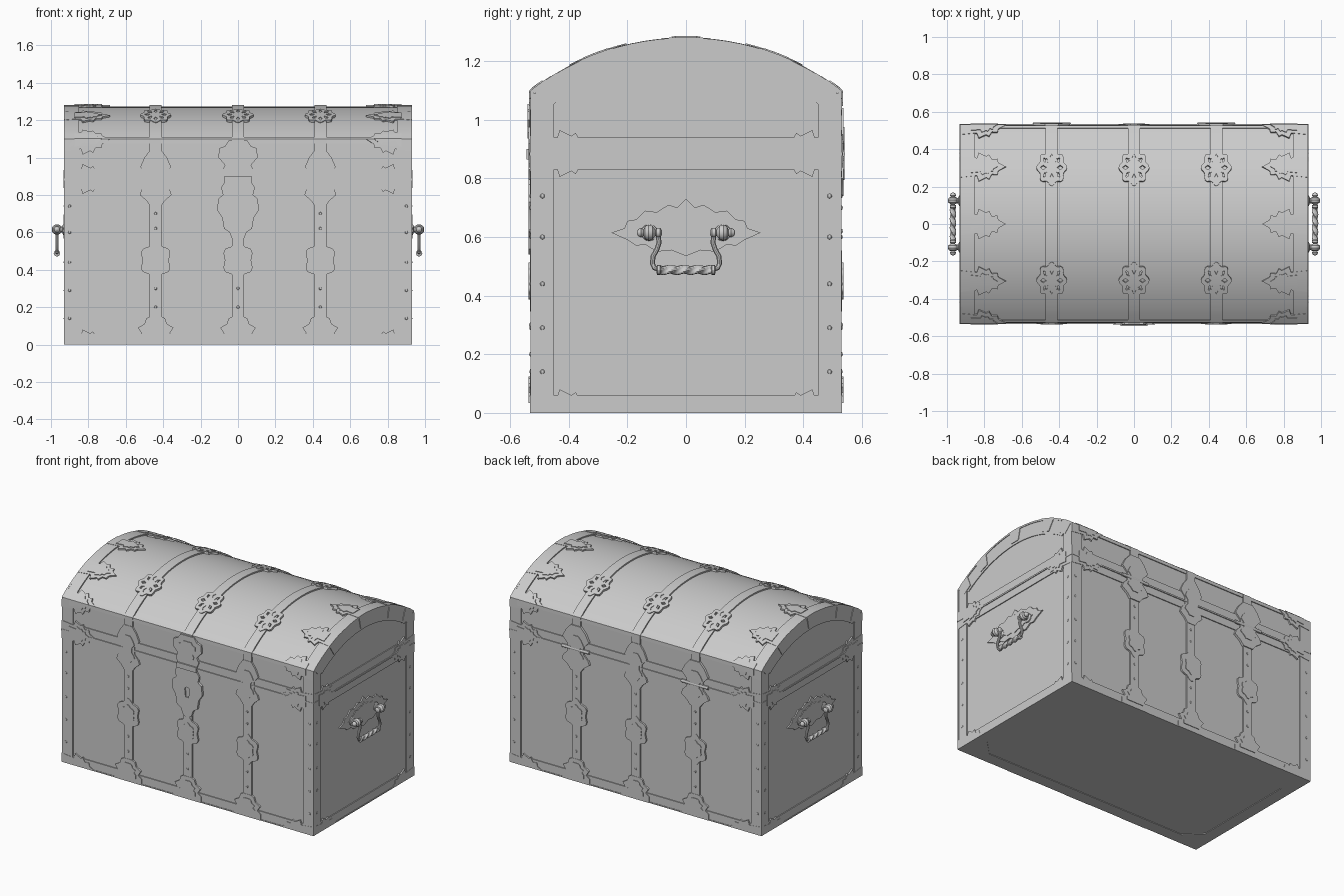
import bpy, bmesh
from math import sin, cos, pi, asin, radians
from mathutils import Vector

if "Cube" in bpy.data.objects:
    bpy.data.objects.remove(bpy.data.objects["Cube"])

XB, YB, ZC, ZT = 0.921, 0.522, 1.095, 1.272     # wood half sizes, dome spring line, dome top
SAG = ZT - ZC
R = (YB * YB + SAG * SAG) / (2 * SAG)
PHI = asin(YB / R)
TOP = ZC + R * PHI                               # girth length from front bottom to dome top
CUTS = [ZC + 2 * R * PHI * i / 24 for i in range(25)]


# girth coordinate s runs up the front, over the dome and down the back
def wrap(x, s, h):
    if s > TOP:
        p = wrap(x, 2 * TOP - s, h)
        return Vector((p.x, -p.y, p.z))
    if s < ZC - 1e-4:
        return Vector((x, -YB - h, s))
    a = PHI - (s - ZC) / R
    b = a + (pi / 2 - PHI) / 2 if s < ZC + 1e-4 else a
    return Vector((x, -R * sin(a) - h * sin(b), ZT - R + R * cos(a) + h * cos(b)))


def side(sgn):
    return lambda y, z, h: Vector((sgn * (XB + h), y, z))


def finish(name, bm):
    bmesh.ops.recalc_face_normals(bm, faces=bm.faces[:])
    me = bpy.data.meshes.new(name)
    bm.to_mesh(me)
    bm.free()
    me.shade_smooth()
    me.set_sharp_from_angle(angle=radians(30))
    ob = bpy.data.objects.new(name, me)
    bpy.context.collection.objects.link(ob)
    return ob


# flat outline (with optional holes) thickened and laid on a surface
def plate(name, loops, place, h=0.009, boss=0):
    bm = bmesh.new()
    for lp in loops:
        vs = [bm.verts.new((u, v, 0)) for u, v in lp]
        for i in range(len(vs)):
            bm.edges.new((vs[i - 1], vs[i]))
    bmesh.ops.triangle_fill(bm, use_beauty=True, edges=bm.edges[:], normal=(0, 0, 1))
    if place is wrap:
        for c in CUTS:
            bmesh.ops.bisect_plane(bm, geom=bm.verts[:] + bm.edges[:] + bm.faces[:],
                                   plane_co=(0, c, 0), plane_no=(0, 1, 0), dist=1e-5)
    ret = bmesh.ops.extrude_face_region(bm, geom=bm.faces[:], use_keep_orig=True)
    up = {g for g in ret['geom'] if isinstance(g, bmesh.types.BMVert)}
    for v in bm.verts:
        v.co = place(v.co.x, v.co.y, h if v in up else -0.003)
    finish(name, bm)
    if boss:
        o = loops[0]
        cu, cv = sum(p[0] for p in o) / len(o), sum(p[1] for p in o) / len(o)
        plate(name + "_relief", [[(cu + (u - cu) * boss, cv + (v - cv) * boss) for u, v in o]], place, h + 0.004)


def rect(u0, u1, v0, v1):
    return [(u0, v0), (u1, v0), (u1, v1), (u0, v1)]


def mirrored(pts, cu=0, k=1, flip=None):
    full = pts + [(-u, v) for u, v in reversed(pts) if u > 0]
    return [(cu + u * k, v if flip is None else flip - v) for u, v in full]


LEAF = [(0, .06), (.09, .05), (.1, .08), (.14, .06), (.155, .07), (.17, .042), (.2, .045), (.205, .022)]


def leaf(u0, v0, d, lo=1, hi=1):
    pts = [(u0 + d * a, v0 + hi * b) for a, b in LEAF] + [(u0 + d * .245, v0)]
    return pts + ([(u0 + d * a, v0 - lo * b) for a, b in reversed(LEAF)] if lo else [(u0, v0)])


def rosette(cu, cv, ru, rv, lobes, holes=0):
    loops = [[(cu + ru * (1 + .1 * cos(lobes * t)) * sin(t), cv + rv * (1 + .1 * cos(lobes * t)) * cos(t))
              for t in [2 * pi * i / 48 for i in range(48)]]]
    for k in range(holes):
        t = 2 * pi * k / holes
        loops.append([(cu + ru * r * sin(t + d), cv + rv * r * cos(t + d))
                      for r, d in ((.38, 0), (.62, .22), (.82, 0), (.62, -.22))])
    return loops


# tube or turned part along a path
def sweep(name, pts, radii, ref, n=12, lobes=0, twist=0):
    bm, rings, ref = bmesh.new(), [], Vector(ref)
    pts = [Vector(p) for p in pts]
    for i, p in enumerate(pts):
        t = (pts[min(i + 1, len(pts) - 1)] - pts[max(i - 1, 0)]).normalized()
        b = t.cross(ref).normalized()
        ring = []
        for k in range(n):
            a = 2 * pi * k / n
            r = radii[i] * (1 + (.25 * cos(lobes * (a + twist * i)) if lobes else 0))
            ring.append(bm.verts.new(p + (ref * cos(a) + b * sin(a)) * r))
        rings.append(ring)
    for r0, r1 in zip(rings, rings[1:]):
        for k in range(n):
            bm.faces.new((r0[k - 1], r0[k], r1[k], r1[k - 1]))
    bm.faces.new(rings[0])
    bm.faces.new(rings[-1])
    finish(name, bm)


def box(name, x, y, z0, z1, cy=0):
    bm = bmesh.new()
    bmesh.ops.create_cube(bm, size=1)
    for v in bm.verts:
        v.co = (v.co.x * 2 * x, cy + v.co.y * 2 * y, z0 + (v.co.z + .5) * (z1 - z0))
    finish(name, bm)


# wooden body, seam rim and domed lid
box("body", XB, YB, .004, .88)
box("seam_rim", .932, .534, .878, .888)
bm = bmesh.new()
prof = [.886] + CUTS + [2 * TOP - .886]
f = bm.faces.new([bm.verts.new(wrap(-XB, s, 0)) for s in prof])
ret = bmesh.ops.extrude_face_region(bm, geom=[f], use_keep_orig=True)
for g in ret['geom']:
    if isinstance(g, bmesh.types.BMVert):
        g.co.x = XB
finish("lid", bm)

# bottom frame with cut corners
ix, iy, c = .85, .45, .1
inner = [(sx * a, sy * b) for sx, sy, ab in ((1, 1, 0), (-1, 1, 1), (-1, -1, 0), (1, -1, 1))
         for a, b in (((ix, iy - c), (ix - c, iy)) if not ab else ((ix - c, iy), (ix, iy - c)))]
plate("bottom_frame", [rect(-.93, .93, -.531, .531), inner], lambda x, y, h: Vector((x, y, .004 - h)), .004)

# horizontal bands on the front and back
BANDS = [(0, .06), (.83, .878), (.888, .94), (1.075, 1.11)]
for a, b in BANDS:
    plate("front_band", [rect(-.93, .93, a, b)], wrap, .006)
    plate("back_band", [rect(-.93, .93, 2 * TOP - b, 2 * TOP - a)], wrap, .006)

# end bands with leaf clasps, wrapping over the whole chest
for d in (-1, 1):
    plate("end_band", [rect(d * .85, d * .93, 0, 2 * TOP)], wrap, .008)
    for s in (.885, ZC, TOP - .31, TOP, TOP + .31, 2 * TOP - ZC, 2 * TOP - .885):
        plate("leaf_clasp", [leaf(d * .93, s, -d)], wrap, .01, .6)
    plate("foot_clasp_front", [leaf(d * .93, 0, -d, 0, 1)], wrap, .01)
    plate("foot_clasp_back", [leaf(d * .93, 2 * TOP, -d, 0, -1)], wrap, .01)

# straps and their ornaments
FOOT = [(.1, 0), (.1, .04), (.075, .06), (.095, .09), (.06, .11), (.05, .14), (.03, .15)]
SEAM = [(.03, .74), (.05, .77), (.085, .8), (.075, .83), (.05, .86), (.05, .91), (.082, .95), (.06, 1.0), (.03, 1.04)]
for x in (-.44, 0, .44):
    plate("strap", [rect(x - .032, x + .032, 0, 2 * TOP)], wrap, .009)
    for s in (TOP - .305, TOP + .305):
        plate("pierced_rosette", rosette(x, s, .075, .093, 8, 8), wrap, .013)
    for back in (None, 2 * TOP):
        mid = .45 if back is None else 2 * TOP - .45
        plate("strap_foot", [mirrored(FOOT, x, 1, back)], wrap, .011, .6)
        plate("strap_boss", rosette(x, mid, .078, .095, 6), wrap, .011, .6)
        hinge = back and x
        if x or back:
            plate("hinge" if hinge else "seam_ornament", [mirrored(SEAM, x, 1.2 if hinge else 1, back)],
                  wrap, .015 if hinge else .011, .6)
        if hinge:
            sweep("hinge_barrel", [(x - .1, .532, .884), (x + .1, .532, .884)], [.011] * 2, (0, 0, 1))

# lock plate with keyhole, hasp plate and catch
LOCK = [(0, .54), (.03, .56), (.045, .6), (.075, .62), (.085, .68), (.112, .72), (.105, .78),
        (.08, .8), (.09, .84), (.07, .87)]
key = [(0.018 * sin(t), .73 + .018 * cos(t)) for t in [2 * pi * (i - 3.5) / 10 for i in range(8)]]
key += [(.012, .68), (-.012, .68)]
plate("lock_plate", [mirrored(LOCK), key], wrap, .016)
HASP = [(.07, .895), (.085, .93), (.07, .96), (.105, 1.0), (.1, 1.05), (.07, 1.06), (.05, 1.09)]
plate("hasp_plate", [mirrored(HASP)], wrap, .014, .6)
box("lock_catch", .072, .012, .865, .9, -.533)

# side fittings
BACKPLATE = [(0, .73), (.03, .7), (.06, .71), (.1, .685), (.14, .69), (.17, .66), (.2, .655), (.21, .63),
             (.255, .615), (.2, .59), (.17, .57), (.14, .575), (.1, .55), (.05, .555), (0, .535)]
yz = lambda s, h: tuple(wrap(0, s, h).yz)
for d in (-1, 1):
    on = side(d)
    for a, b in BANDS[:3]:
        plate("side_band", [rect(-.531, .531, a, b)], on, .006)
    plate("dome_edge_band", [[yz(s, .008) for s in CUTS] + [yz(s, -.09) for s in reversed(CUTS)]], on, .005)
    for s in (-.51, -.32, 0, .32, .51):
        s += TOP
        plate("dome_tab", [[yz(s - .05, .009), yz(s, .009), yz(s + .05, .009),
                            yz(s + .035, -.075), yz(s - .035, -.075)]], on, .009)
    for e in (-1, 1):
        plate("side_edge_band", [rect(e * .45, e * .531, 0, 1.09)], on, .007)
        plate("side_clasp", [leaf(e * .531, .885, -e)], on, .009, .6)
        plate("side_foot_clasp", [leaf(e * .531, 0, -e, 0, 1)], on, .009)

    # handle: backplate, posts, turned knobs, drop loop and twisted grip
    hx = d * .968
    plate("handle_backplate", [mirrored(BACKPLATE)], on, .008, .65)
    for e in (-1, 1):
        sweep("handle_post", [(d * q, e * .125, .615) for q in (.92, .935, .94, .968)],
              [.03, .028, .015, .013], (0, 0, 1))
        sweep("handle_knob", [(hx, e * q, .615) for q in (.082, .088, .1, .104, .115, .128, .14, .145, .153, .163, .168)],
              [.008, .017, .017, .01, .025, .028, .022, .011, .017, .012, .004], (1, 0, 0), 14)
    half = [(.095, .61), (.092, .58), (.1, .556), (.112, .535), (.115, .51), (.108, .495), (.09, .488)]
    path = half + [(-y, z) for y, z in reversed(half)]
    sweep("handle_loop", [(hx, y, z) for y, z in path], [.009] * len(path), (1, 0, 0), 10)
    sweep("twisted_grip", [(hx, -.09 + .18 * i / 40, .488) for i in range(41)],
          [.012] + [.014] * 39 + [.012], (1, 0, 0), 18, 3, .2)
    for e in (-1, 1):
        sweep("grip_collar", [(hx, e * q, .488) for q in (.085, .088, .098, .101)], [.01, .017, .017, .01], (1, 0, 0))

# round nail heads
bm = bmesh.new()
spots = []
for z in (.14, .29, .44, .6, .74):
    for s in (z, 2 * TOP - z):
        spots += [wrap(e * .9, s, .008) for e in (-1, 1)]
    spots += [side(d)(e * .49, z, .007) for d in (-1, 1) for e in (-1, 1)]
for z in (.2, .3, .62, .7):
    spots += [wrap(x, s, .009) for x in (-.44, 0, .44) for s in (z, 2 * TOP - z) if x or s > TOP or z < .5]
for p in spots:
    vs = bmesh.ops.create_uvsphere(bm, u_segments=8, v_segments=6, radius=.008)['verts']
    flat = Vector((.5, 1, 1)) if abs(p.x) > XB else Vector((1, .5, 1))
    for v in vs:
        v.co = v.co * flat + p
finish("nails", bm)
